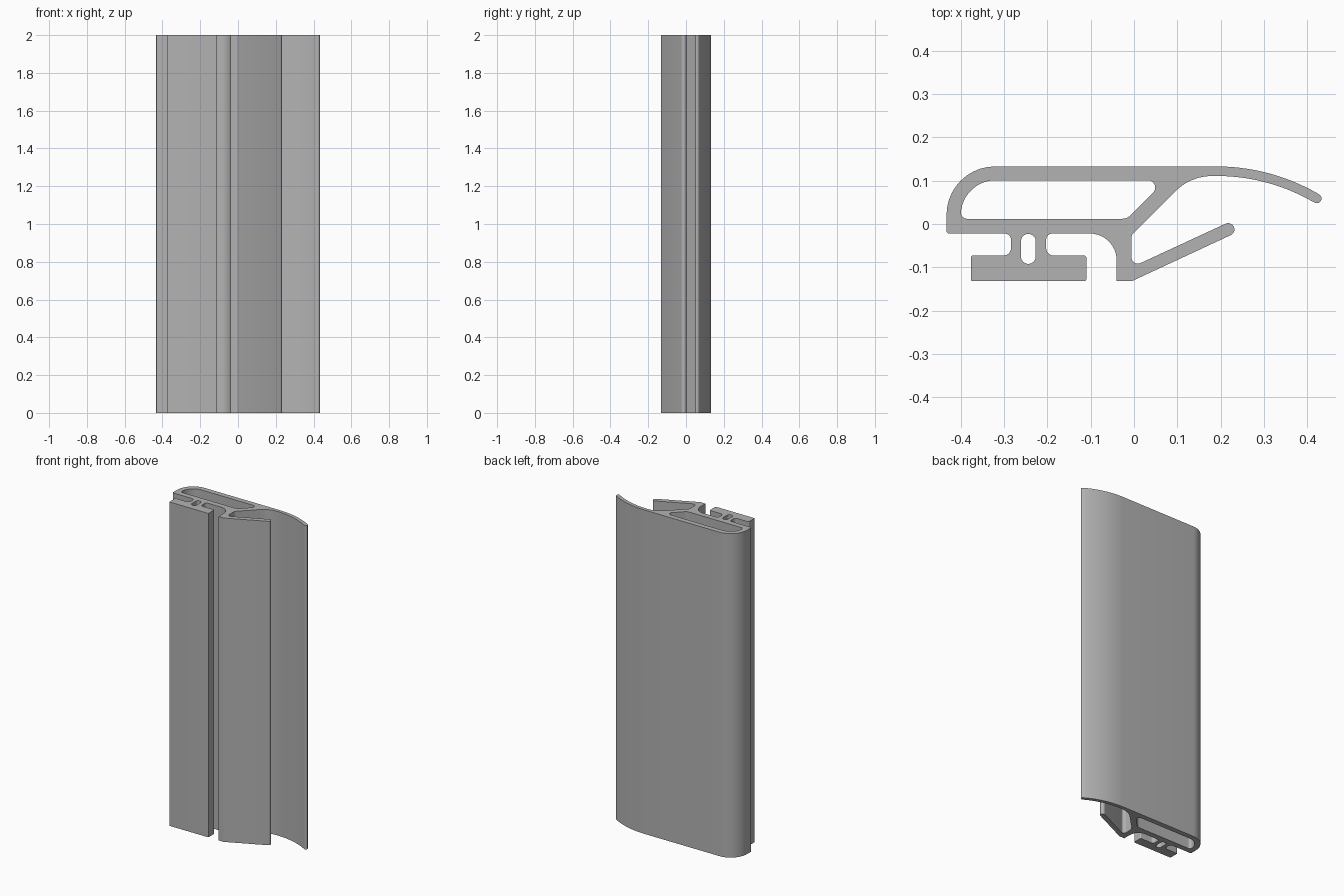
import bpy
import bmesh
from math import radians, sin, cos, ceil
from mathutils import Vector

if "Cube" in bpy.data.objects:
    bpy.data.objects.remove(bpy.data.objects["Cube"], do_unlink=True)

HEIGHT = 2.0

grey = bpy.data.materials.new("satin grey")
grey.use_nodes = True
grey.diffuse_color = (0.45, 0.45, 0.45, 1)
grey.node_tree.nodes["Principled BSDF"].inputs["Base Color"].default_value = grey.diffuse_color


def arc(cx, cy, r, start, end, steps):
    """Points on an arc; angles in degrees, measured clockwise from +y."""
    angles = [radians(start + (end - start) * i / steps) for i in range(steps + 1)]
    return [(cx + r * sin(a), cy + r * cos(a), 0) for a in angles]


def rounded(corners):
    """Replace every (x, y, radius) corner by a tangent fillet."""
    path = []
    for i, (x, y, r) in enumerate(corners):
        p = Vector((x, y))
        if r == 0:
            path.append(p)
            continue
        a = (Vector(corners[i - 1][:2]) - p).normalized()
        b = (Vector(corners[(i + 1) % len(corners)][:2]) - p).normalized()
        half = a.angle(b) / 2
        centre = p + (a + b).normalized() * (r / sin(half))
        reach = r * cos(half) / sin(half)
        u, v = p + a * reach - centre, p + b * reach - centre
        turn = u.angle(v)
        steps = max(3, ceil(turn / radians(9)))
        for k in range(steps + 1):
            t = k / steps
            path.append(centre + (u * sin((1 - t) * turn) + v * sin(t * turn)) / sin(turn))
    return path


# Curved lip: outer arc, round tip, inner arc back
lip_x, lip_y, lip_end = 0.19, -0.337, 30.4
lip_outer = arc(lip_x, lip_y, 0.47, 0, lip_end, 14)
tip = arc(lip_x + 0.459 * sin(radians(lip_end)), lip_y + 0.459 * cos(radians(lip_end)),
          0.011, lip_end, lip_end + 180, 8)
lip_inner = arc(lip_x, lip_y, 0.448, lip_end, 0, 14)
lip = lip_outer + tip[1:-1] + lip_inner

# Slanted arm with a round end
arm_tip = arc(0.2175, -0.0125, 0.0145, -25, 155, 10)

# Outer outline, clockwise from the lower left
outline = (
    [(-0.433, -0.022, 0.006), (-0.433, 0.133, 0.112)]
    + lip
    + [(0.131, 0.111, 0.12), (-0.006, -0.026, 0.015), (-0.006, -0.1, 0.015)]
    + arm_tip
    + [(-0.005, -0.132, 0.004), (-0.04, -0.132, 0), (-0.04, -0.022, 0.062)]
    # T-shaped foot on its neck
    + [(-0.203, -0.022, 0.015), (-0.203, -0.073, 0.018), (-0.11, -0.073, 0.005),
       (-0.11, -0.132, 0.005), (-0.377, -0.132, 0.005), (-0.377, -0.073, 0.005),
       (-0.284, -0.073, 0.018), (-0.284, -0.022, 0.015)]
)

# Hollow chamber and neck slot
chamber = [(-0.4, 0.012, 0.015), (-0.4, 0.101, 0.08), (0.073, 0.101, 0.017), (-0.016, 0.012, 0.03)]
slot = [(-0.261, -0.092, 0.0168), (-0.261, -0.023, 0.0168),
        (-0.227, -0.023, 0.0168), (-0.227, -0.092, 0.0168)]

# Filled profile extruded along the height
curve = bpy.data.curves.new("profile", "CURVE")
curve.dimensions = "2D"
curve.fill_mode = "BOTH"
curve.extrude = HEIGHT / 2
for loop in (outline, chamber, slot):
    points = rounded(loop)
    spline = curve.splines.new("POLY")
    spline.points.add(len(points) - 1)
    for target, p in zip(spline.points, points):
        target.co = (p.x, p.y, 0, 1)
    spline.use_cyclic_u = True

helper = bpy.data.objects.new("profile_helper", curve)
bpy.context.collection.objects.link(helper)
bpy.context.view_layer.update()
mesh = bpy.data.meshes.new_from_object(helper.evaluated_get(bpy.context.evaluated_depsgraph_get()))
bpy.data.objects.remove(helper, do_unlink=True)

# Weld caps to walls and stand the strip on the floor
bm = bmesh.new()
bm.from_mesh(mesh)
bmesh.ops.remove_doubles(bm, verts=bm.verts, dist=0.0001)
bmesh.ops.translate(bm, verts=bm.verts, vec=(0, 0, HEIGHT / 2))
bmesh.ops.recalc_face_normals(bm, faces=bm.faces)
bm.to_mesh(mesh)
bm.free()

strip = bpy.data.objects.new("extruded_strip", mesh)
bpy.context.collection.objects.link(strip)
mesh.materials.clear()
mesh.materials.append(grey)
bpy.ops.object.select_all(action="DESELECT")
strip.select_set(True)
bpy.context.view_layer.objects.active = strip
bpy.ops.object.shade_smooth_by_angle(angle=radians(30))
